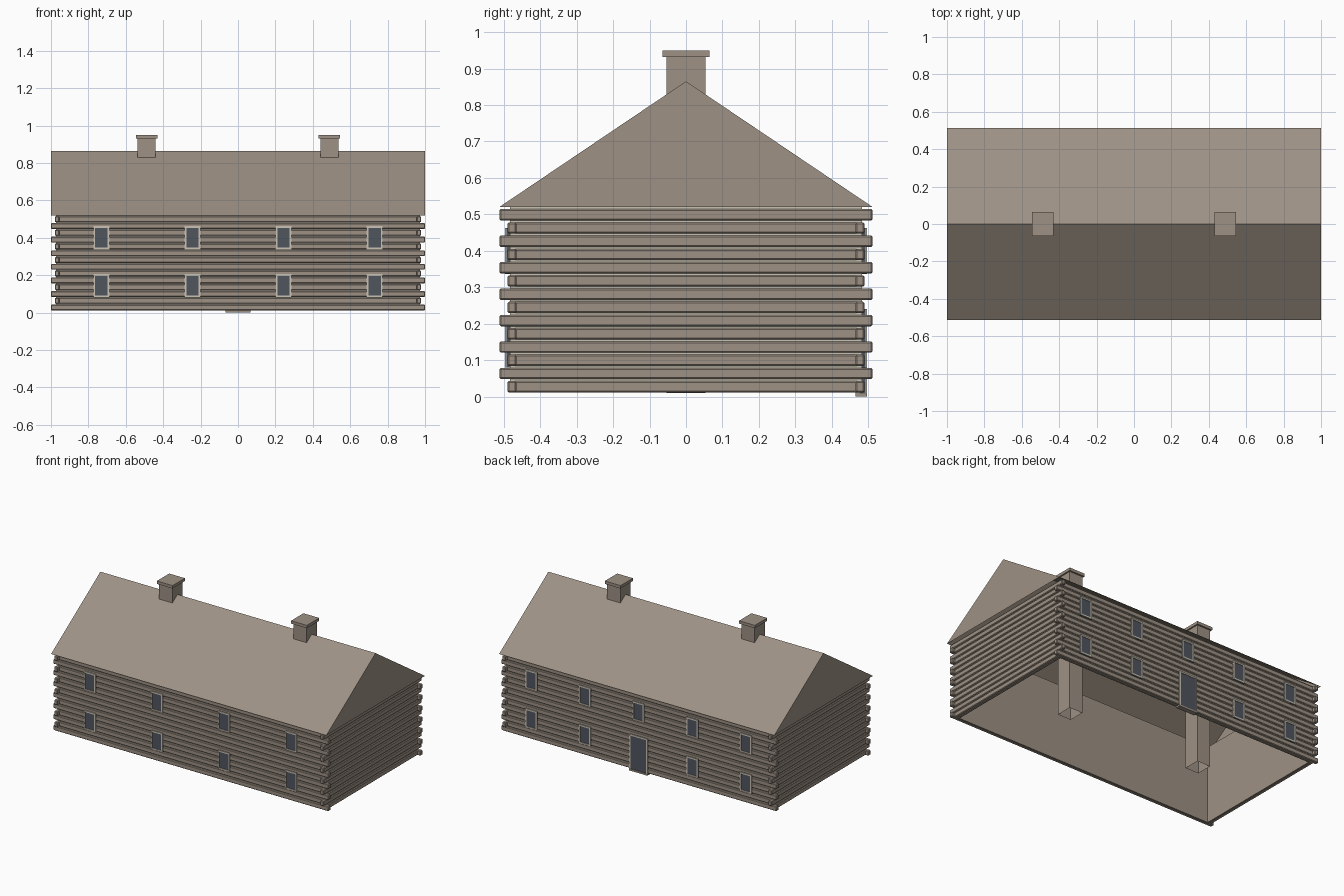
import bpy
import bmesh

cube = bpy.data.objects.get("Cube")
if cube:
    bpy.data.objects.remove(cube, do_unlink=True)


def material(name, rgb):
    m = bpy.data.materials.new(name)
    m.diffuse_color = (*rgb, 1)
    m.use_nodes = True
    m.node_tree.nodes["Principled BSDF"].inputs["Base Color"].default_value = (*rgb, 1)
    return m


BROWN = material("weathered brown", (0.34, 0.285, 0.232))
CREAM = material("cream chinking", (0.60, 0.55, 0.46))
SLATE = material("dark slate glass", (0.08, 0.092, 0.112))


def finish(name, bm, mat):
    mesh = bpy.data.meshes.new(name)
    bm.to_mesh(mesh)
    bm.free()
    mesh.materials.append(mat)
    obj = bpy.data.objects.new(name, mesh)
    bpy.context.collection.objects.link(obj)
    return obj


def add_box(bm, lo, hi):
    verts = bmesh.ops.create_cube(bm, size=1)["verts"]
    for v in verts:
        for i in range(3):
            v.co[i] = lo[i] if v.co[i] < 0 else hi[i]


def boxes(name, mat, bounds):
    bm = bmesh.new()
    for lo, hi in bounds:
        add_box(bm, lo, hi)
    return finish(name, bm, mat)


def mirrored(axis, a, b):
    """Range a..b along an axis, on both sides of the middle."""
    return [(a, b), (-b, -a)]


WALL_X, WALL_Y = 0.967, 0.4775      # log centre lines
ROWS, PITCH, FIRST = 14, 0.0363, 0.027
HALF_DEPTH, HALF_HEIGHT = 0.0125, 0.0155
EAVE, RIDGE = 0.52, 0.865


# Four plain walls, used for the lining and for the chinking behind the logs
def ring(name, mat, inner, outer, z0, z1):
    out = []
    for a, b in mirrored("y", WALL_Y + inner, WALL_Y + outer):
        out.append(((-WALL_X - outer, a, z0), (WALL_X + outer, b, z1)))
    for a, b in mirrored("x", WALL_X + inner, WALL_X + outer):
        out.append(((a, -WALL_Y - inner, z0), (b, WALL_Y + inner, z1)))
    return boxes(name, mat, out)


ring("wall_lining", BROWN, -0.018, -0.012, FIRST - HALF_HEIGHT, EAVE)
ring("wall_chinking", CREAM, -0.012, 0.005, FIRST, EAVE)

# Logs, alternately running past each other at the corners
long_logs, end_logs = [], []
for row in range(ROWS):
    z = FIRST + row * PITCH
    z0, z1 = z - HALF_HEIGHT, z + HALF_HEIGHT
    reach_x = 1.0 if row % 2 == 0 else WALL_X
    reach_y = 0.512 if row % 2 else WALL_Y
    for s in (-1, 1):
        y, x = s * WALL_Y, s * WALL_X
        long_logs.append(((-reach_x, y - HALF_DEPTH, z0), (reach_x, y + HALF_DEPTH, z1)))
        end_logs.append(((x - HALF_DEPTH, -reach_y, z0), (x + HALF_DEPTH, reach_y, z1)))
for name, logs in (("long_wall_logs", long_logs), ("end_wall_logs", end_logs)):
    obj = boxes(name, BROWN, logs)
    bevel = obj.modifiers.new("rounded_edges", "BEVEL")
    bevel.width = 0.004
    bevel.segments = 1

# Roof: open gabled shell
bm = bmesh.new()
ends = []
for x in (-1, 1):
    ends.append([bm.verts.new((x, y, z)) for y, z in ((-0.512, EAVE), (0, RIDGE), (0.512, EAVE))])
left, right = ends
bm.faces.new(left)
bm.faces.new(right)
for i in (0, 1):
    bm.faces.new((left[i], right[i], right[i + 1], left[i + 1]))
for f in bm.faces:
    f.normal_update()
    if f.normal.dot(f.calc_center_median() - left[1].co.lerp(right[1].co, 0.5).xyz * 0.7) < 0:
        f.normal_flip()
finish("roof", bm, BROWN)

# Chimneys: open-bottomed stacks down to the ground, with caps
for s, side in ((-1, "right"), (1, "left")):
    cx = 0.488 * s
    bm = bmesh.new()
    add_box(bm, (cx - 0.048, -0.053, 0.01), (cx + 0.048, 0.053, 0.932))
    bm.normal_update()
    bmesh.ops.delete(bm, geom=[f for f in bm.faces if f.normal.z < -0.5], context="FACES_ONLY")
    finish(side + "_chimney_stack", bm, BROWN)
    boxes(side + "_chimney_cap", BROWN, [((cx - 0.057, -0.064, 0.931), (cx + 0.057, 0.064, 0.95))])


# Windows and door: pane plus a four-piece frame, on the front (-1) or back (1)
def opening(name, cx, z0, z1, width, side, sill=True):
    def slab(x0, x1, za, zb, d0, d1):
        ya, yb = sorted((side * d0, side * d1))
        return ((x0, ya, za), (x1, yb, zb))
    x0, x1, t = cx - width / 2, cx + width / 2, 0.01
    boxes(name + "_pane", SLATE, [slab(x0, x1, z0, z1, WALL_Y, 0.492)])
    frame = [slab(x0, x0 + t, z0, z1, WALL_Y, 0.496),
             slab(x1 - t, x1, z0, z1, WALL_Y, 0.496),
             slab(x0 + t, x1 - t, z1 - t, z1, WALL_Y, 0.496)]
    if sill:
        frame.append(slab(x0 + t, x1 - t, z0, z0 + t, WALL_Y, 0.496))
    boxes(name + "_frame", CREAM, frame)


LEVELS = {"lower": (0.08, 0.205), "upper": (0.337, 0.462)}
for level, (z0, z1) in LEVELS.items():
    for i in range(4):
        opening(f"front_{level}_window_{i + 1}", (i - 1.5) * 0.487, z0, z1, 0.086, -1)
    for i in range(5):
        if level == "upper" or i != 2:
            opening(f"back_{level}_window_{i + 1}", (i - 2) * 0.39, z0, z1, 0.086, 1)
opening("back_door", 0, 0.008, 0.24, 0.135, 1, sill=False)
boxes("door_sill", BROWN, [((-0.0675, 0.465, 0), (0.0675, 0.497, 0.011))])
